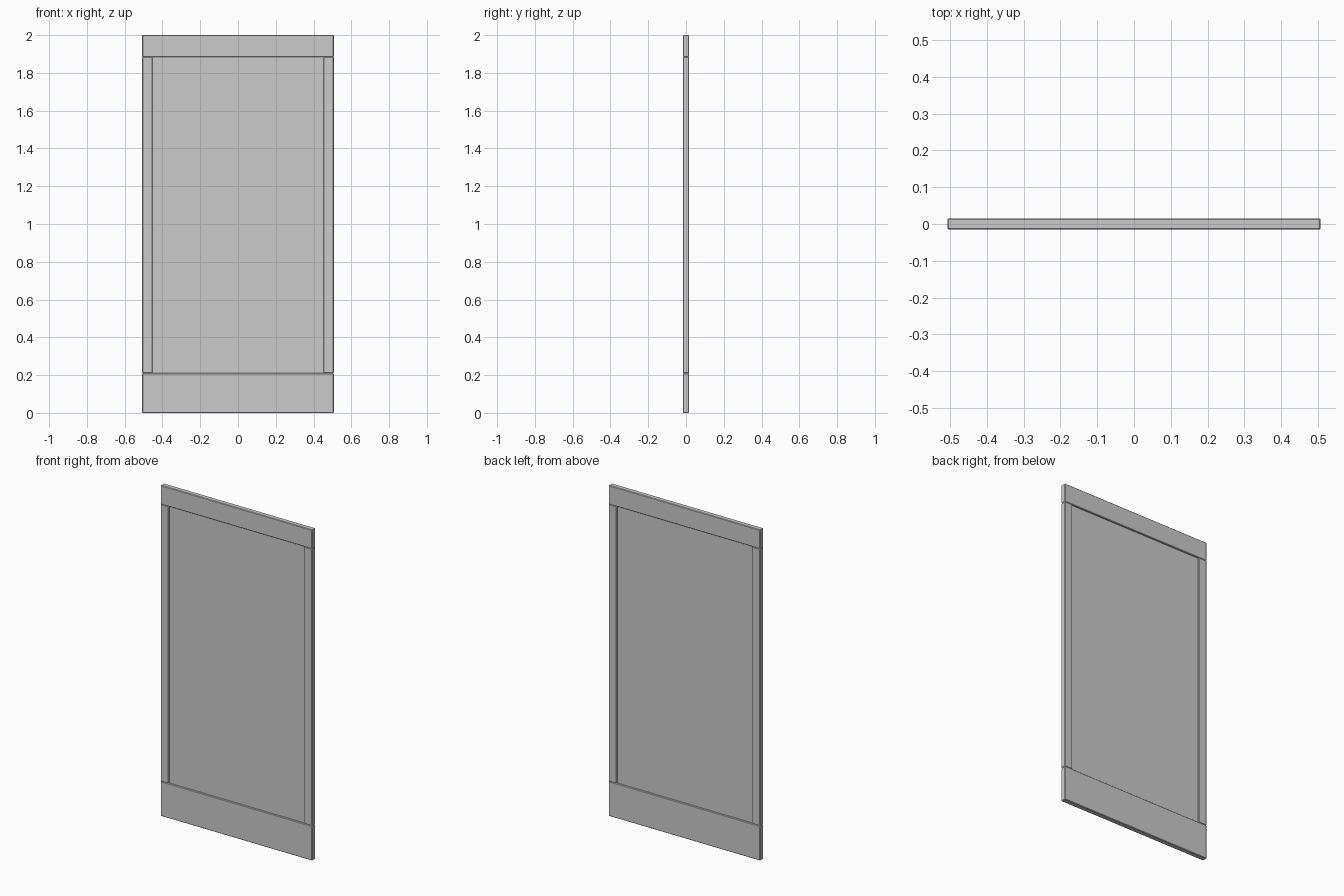
import bpy

if "Cube" in bpy.data.objects:
    bpy.data.objects.remove(bpy.data.objects["Cube"])

HALF_W, HALF_T, HEIGHT = 0.507, 0.0155, 2.0
STILE_IN = 0.453          # inner edge of the side stiles
BOTTOM, TOP = 0.21, 1.885  # rail joints


def board(name, x0, x1, half_t, z0, z1, bevel=0.003):
    bpy.ops.mesh.primitive_cube_add(
        size=1, location=((x0 + x1) / 2, 0, (z0 + z1) / 2))
    ob = bpy.context.object
    ob.name = name
    ob.scale = (x1 - x0, 2 * half_t, z1 - z0)
    bpy.ops.object.transform_apply(location=False, rotation=False, scale=True)
    if bevel:
        mod = ob.modifiers.new("edge_chamfer", 'BEVEL')
        mod.width = bevel
        mod.segments = 1
    return ob


# Rails across the full width
board("bottom_rail", -HALF_W, HALF_W, HALF_T, 0, BOTTOM)
board("top_rail", -HALF_W, HALF_W, HALF_T, TOP, HEIGHT)

# Narrow stiles between the rails
board("left_stile", -HALF_W, -STILE_IN, HALF_T, BOTTOM, TOP)
board("right_stile", STILE_IN, HALF_W, HALF_T, BOTTOM, TOP)

# Thin recessed panel, tucked slightly into the frame
board("center_panel", -STILE_IN - 0.005, STILE_IN + 0.005, 0.006,
      BOTTOM - 0.005, TOP + 0.005, bevel=0)
